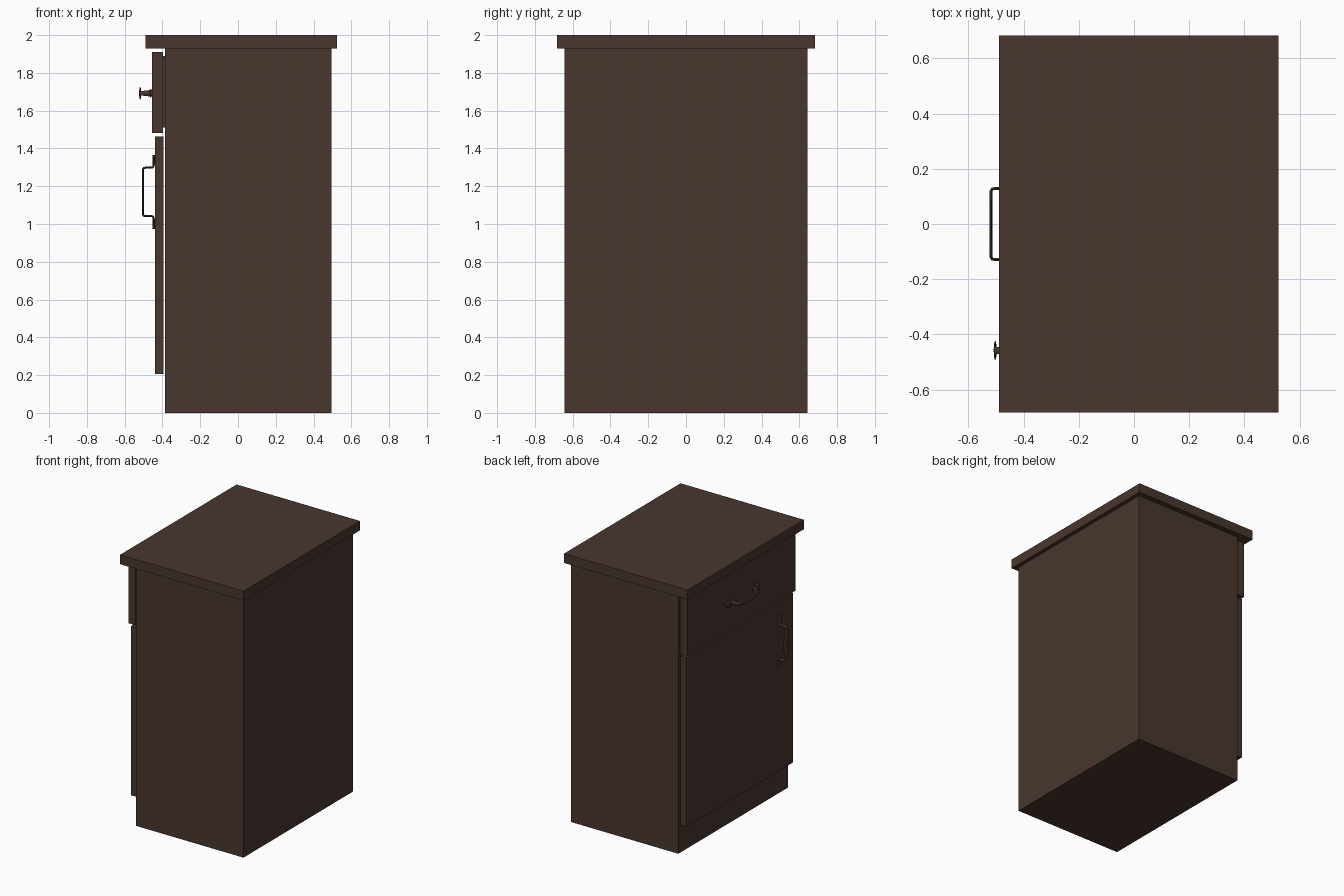
import bpy, bmesh, math
from mathutils import Vector

if "Cube" in bpy.data.objects:
    bpy.data.objects.remove(bpy.data.objects["Cube"])

brown = bpy.data.materials.new("dark brown wood")
brown.diffuse_color = (0.065, 0.037, 0.027, 1)
brown.use_nodes = True
brown.node_tree.nodes["Principled BSDF"].inputs["Base Color"].default_value = brown.diffuse_color


def finish(name, bm):
    bmesh.ops.recalc_face_normals(bm, faces=bm.faces)
    me = bpy.data.meshes.new(name)
    bm.to_mesh(me)
    bm.free()
    ob = bpy.data.objects.new(name, me)
    me.materials.append(brown)
    bpy.context.collection.objects.link(ob)
    return ob


def box(name, x0, x1, half_y, z0, z1):
    bm = bmesh.new()
    bmesh.ops.create_cube(bm, size=1)
    for v in bm.verts:
        v.co = ((x0 + x1) / 2 + v.co.x * (x1 - x0), v.co.y * 2 * half_y,
                (z0 + z1) / 2 + v.co.z * (z1 - z0))
    return finish(name, bm)


def handle(name, origin, along, across, sides=12):
    """Strip handle: flat feet, legs, and a bar that widens in the middle."""
    # (position along, distance out, width, thickness) for one half
    half = [(0.196, 0.006, 0.030, 0.012), (0.185, 0.006, 0.046, 0.012),
            (0.160, 0.006, 0.048, 0.012), (0.136, 0.007, 0.040, 0.012),
            (0.130, 0.011, 0.036, 0.011), (0.128, 0.020, 0.032, 0.011),
            (0.128, 0.050, 0.025, 0.011), (0.127, 0.058, 0.026, 0.011),
            (0.120, 0.063, 0.030, 0.011), (0.090, 0.063, 0.046, 0.011),
            (0.045, 0.063, 0.064, 0.011)]
    path = half + [(0, 0.063, 0.070, 0.011)] + [(-u, d, w, t) for u, d, w, t in reversed(half)]
    along, across, out = Vector(along), Vector(across), Vector((-1, 0, 0))
    bm = bmesh.new()
    rings = []
    for i, (u, d, w, t) in enumerate(path):
        a, b = path[max(i - 1, 0)], path[min(i + 1, len(path) - 1)]
        tan = Vector((b[0] - a[0], b[1] - a[1])).normalized()
        nrm = along * -tan.y + out * tan.x
        ring = []
        for k in range(sides):
            ang = 2 * math.pi * k / sides
            p = Vector(origin) + along * u + out * d
            p += across * (w / 2 * math.cos(ang)) + nrm * (t / 2 * math.sin(ang))
            ring.append(bm.verts.new(p))
        rings.append(ring)
    for r, s in zip(rings, rings[1:]):
        for k in range(sides):
            n = (k + 1) % sides
            bm.faces.new((r[k], r[n], s[n], s[k]))
    bm.faces.new(rings[0])
    bm.faces.new(rings[-1])
    ob = finish(name, bm)
    bpy.context.view_layer.objects.active = ob
    ob.select_set(True)
    bpy.ops.object.shade_smooth_by_angle(angle=math.radians(50))
    ob.select_set(False)


# Carcass and worktop
box("cabinet_body", -0.387, 0.495, 0.643, 0, 1.93)
box("worktop", -0.49, 0.523, 0.683, 1.93, 2.0)

# Drawer front with its shallow backing, and the door below
box("drawer_front", -0.455, -0.397, 0.635, 1.483, 1.91)
box("drawer_backing", -0.397, -0.387, 0.60, 1.51, 1.89)
box("door", -0.44, -0.394, 0.627, 0.207, 1.463)

# Handles: horizontal on the drawer, vertical near the door edge
handle("drawer_handle", (-0.455, 0, 1.692), (0, 1, 0), (0, 0, 1))
handle("door_handle", (-0.44, -0.458, 1.17), (0, 0, 1), (0, 1, 0))
